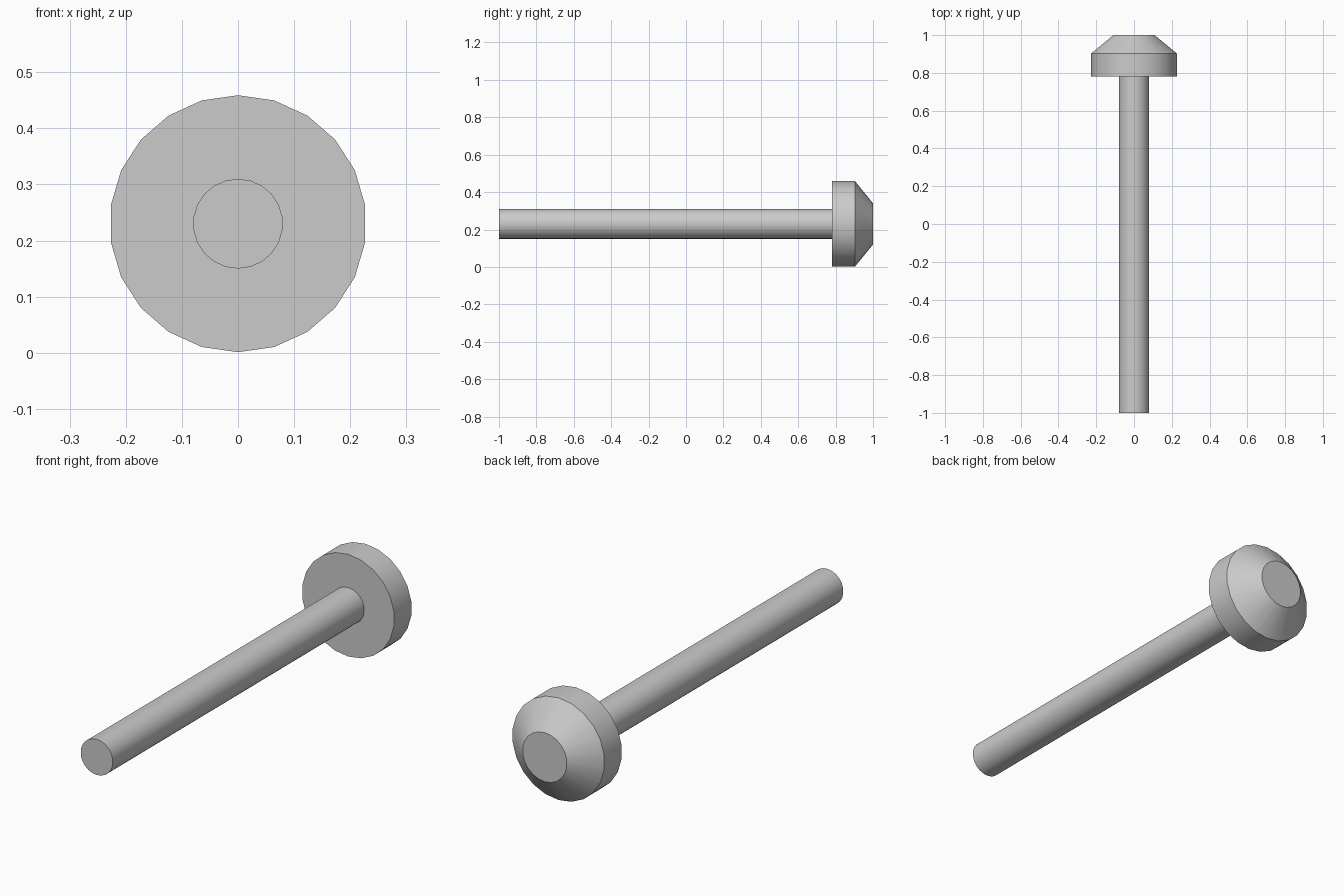
import bpy, bmesh, math

if "Cube" in bpy.data.objects:
    bpy.data.objects.remove(bpy.data.objects["Cube"])

SIDES = 22
AXIS_Z = 0.23


def turned(name, profile):
    """Closed solid turned about the y axis from (y, radius) points."""
    bm = bmesh.new()
    rings = []
    for y, r in profile:
        rings.append([bm.verts.new((r * math.sin(2 * math.pi * i / SIDES), y,
                                    r * math.cos(2 * math.pi * i / SIDES)))
                      for i in range(SIDES)])
    for a, b in zip(rings, rings[1:]):
        for i in range(SIDES):
            j = (i + 1) % SIDES
            bm.faces.new((a[i], a[j], b[j], b[i]))
    bm.faces.new(rings[0])
    bm.faces.new(rings[-1])
    bmesh.ops.recalc_face_normals(bm, faces=bm.faces)
    mesh = bpy.data.meshes.new(name)
    bm.to_mesh(mesh)
    bm.free()
    obj = bpy.data.objects.new(name, mesh)
    obj.location.z = AXIS_Z
    bpy.context.collection.objects.link(obj)
    bpy.ops.object.select_all(action='DESELECT')
    obj.select_set(True)
    bpy.context.view_layer.objects.active = obj
    bpy.ops.object.shade_smooth_by_angle(angle=math.radians(30))
    return obj


# Long straight shaft, ending at the underside of the head
turned("shaft", [(-1.0, 0.08), (0.78, 0.08)])

# Head: straight rim, then a chamfer to a flat tip
turned("head", [(0.78, 0.229), (0.903, 0.229), (1.0, 0.11)])
